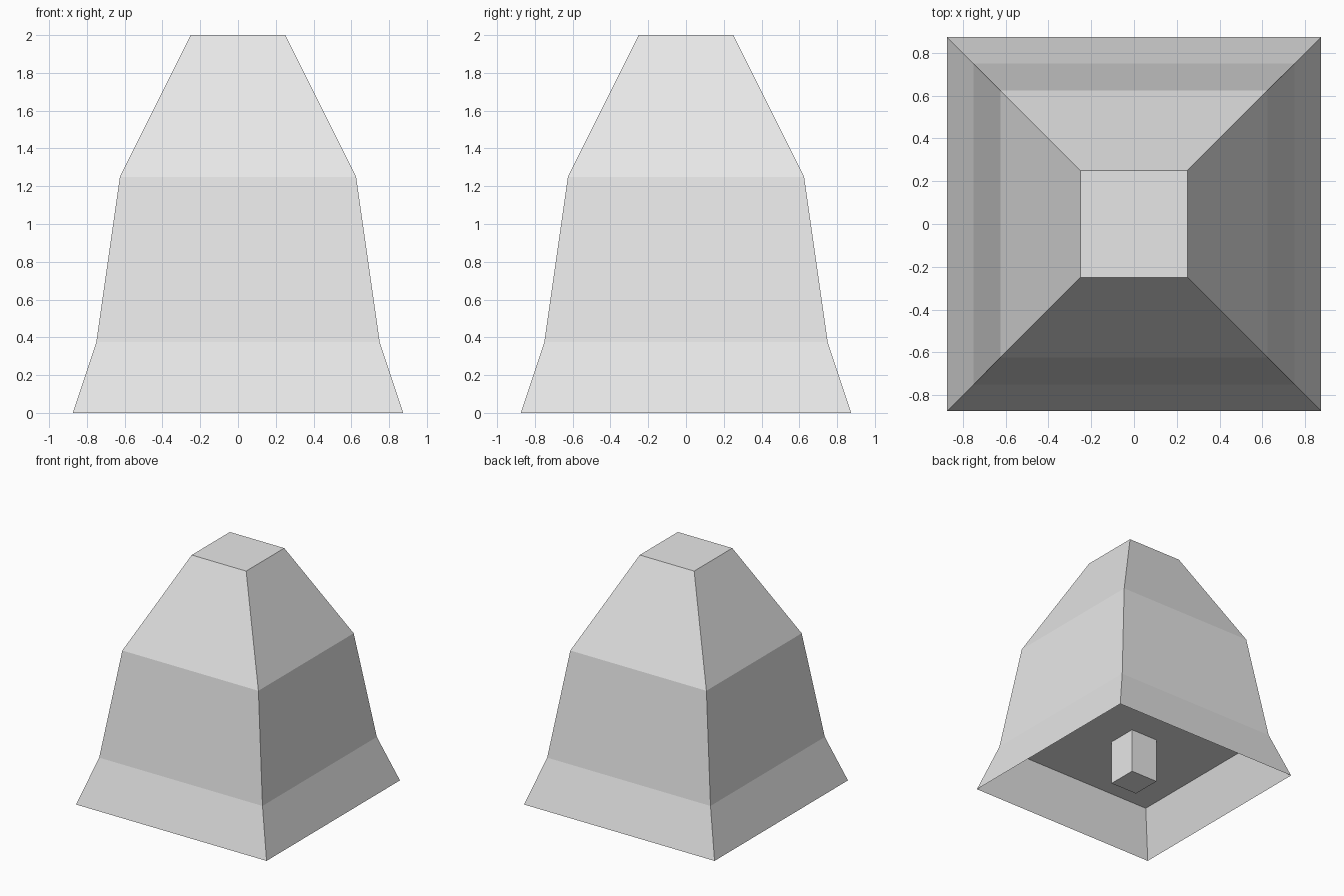
import bpy
import bmesh

if "Cube" in bpy.data.objects:
    bpy.data.objects.remove(bpy.data.objects["Cube"], do_unlink=True)

# Single flat colour
grey = bpy.data.materials.new("light_grey")
grey.use_nodes = True
colour = (0.8, 0.8, 0.8, 1)
grey.diffuse_color = colour
grey.node_tree.nodes["Principled BSDF"].inputs["Base Color"].default_value = colour


def square_loft(name, profile, bottom=True, top=True):
    """Skin square rings given as (half width, height), from low to high."""
    bm = bmesh.new()
    corners = ((-1, -1), (1, -1), (1, 1), (-1, 1))
    rings = [[bm.verts.new((x * half, y * half, z)) for x, y in corners]
             for half, z in profile]
    for low, high in zip(rings, rings[1:]):
        for i in range(4):
            j = (i + 1) % 4
            bm.faces.new((low[i], low[j], high[j], high[i]))
    if bottom:
        bm.faces.new(reversed(rings[0]))
    if top:
        bm.faces.new(rings[-1])
    mesh = bpy.data.meshes.new(name)
    bm.to_mesh(mesh)
    bm.free()
    mesh.materials.append(grey)
    obj = bpy.data.objects.new(name, mesh)
    bpy.context.collection.objects.link(obj)
    return obj


rim_z = 0.375

# Solid tapering body, its underside forming the ceiling of the skirt
square_loft("bell_body", [(0.75, rim_z), (0.625, 1.25), (0.25, 2)])

# Thin flared skirt, open below
square_loft("flared_skirt", [(0.875, 0), (0.75, rim_z)], bottom=False, top=False)

# Square clapper hanging from the ceiling
square_loft("clapper", [(0.125, 0), (0.125, rim_z)])
